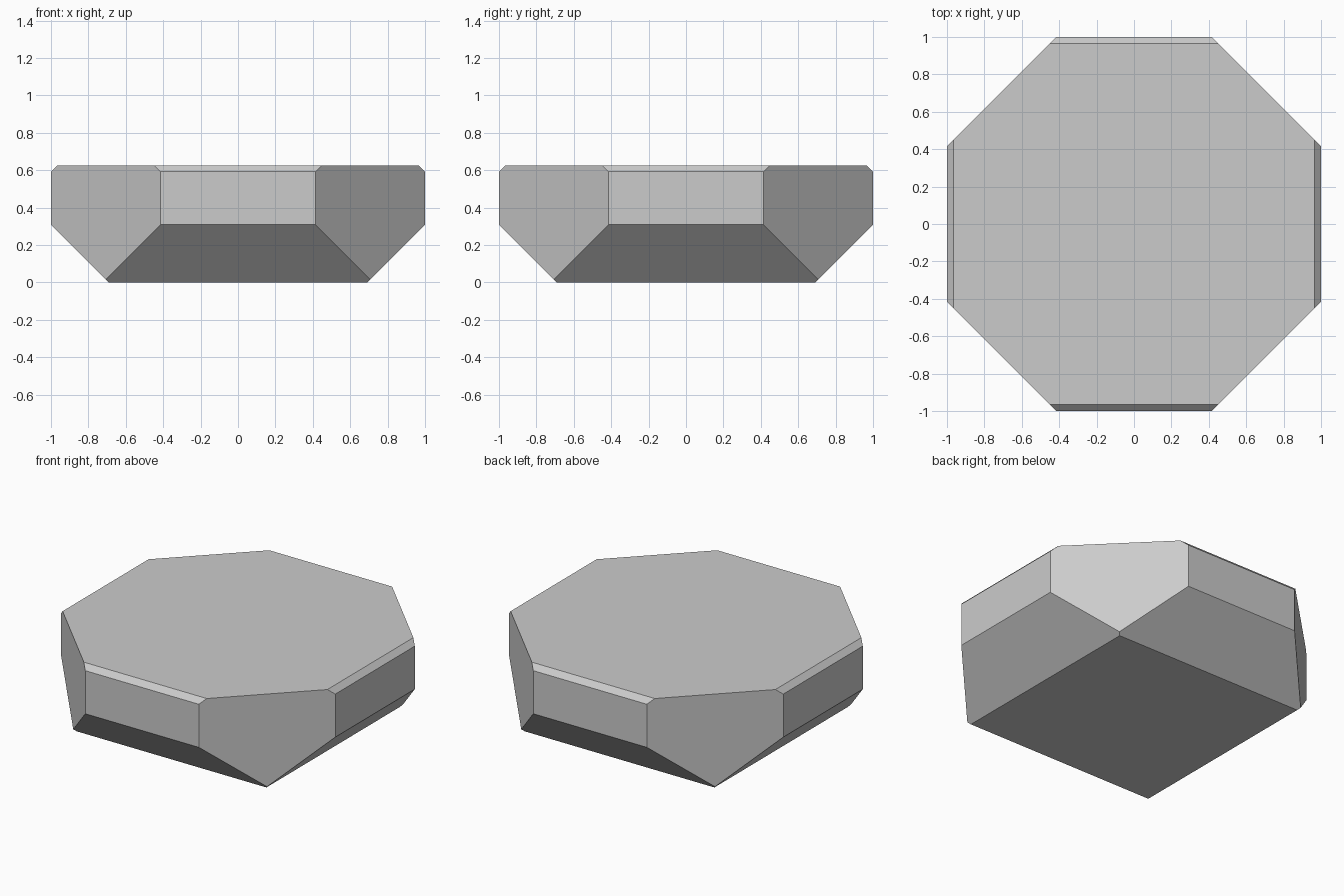
import bpy, bmesh
from mathutils import Vector

if "Cube" in bpy.data.objects:
    bpy.data.objects.remove(bpy.data.objects["Cube"])

# Square rings (half width, height): sloped underside, upright wall, small top bevel
PROFILE = [(0.692, 0.0), (1.0, 0.308), (1.0, 0.592), (0.966, 0.626)]
CORNERS = [(-1, -1), (1, -1), (1, 1), (-1, 1)]

bm = bmesh.new()
rings = [[bm.verts.new((sx * r, sy * r, z)) for sx, sy in CORNERS] for r, z in PROFILE]
for low, high in zip(rings, rings[1:]):
    for i in range(4):
        j = (i + 1) % 4
        bm.faces.new((low[i], low[j], high[j], high[i]))
bm.faces.new(rings[0][::-1])
bm.faces.new(rings[-1])

# Slice off the four upright corners to make the octagon
for sx, sy in CORNERS:
    normal = Vector((sx, sy, 0)).normalized()
    cut = bmesh.ops.bisect_plane(bm, geom=bm.verts[:] + bm.edges[:] + bm.faces[:],
                                 plane_co=normal, plane_no=normal, clear_outer=True)
    edges = [e for e in cut["geom_cut"] if isinstance(e, bmesh.types.BMEdge)]
    bmesh.ops.contextual_create(bm, geom=edges)

bmesh.ops.recalc_face_normals(bm, faces=bm.faces[:])
mesh = bpy.data.meshes.new("faceted_block")
bm.to_mesh(mesh)
bm.free()
block = bpy.data.objects.new("faceted_block", mesh)
bpy.context.collection.objects.link(block)
